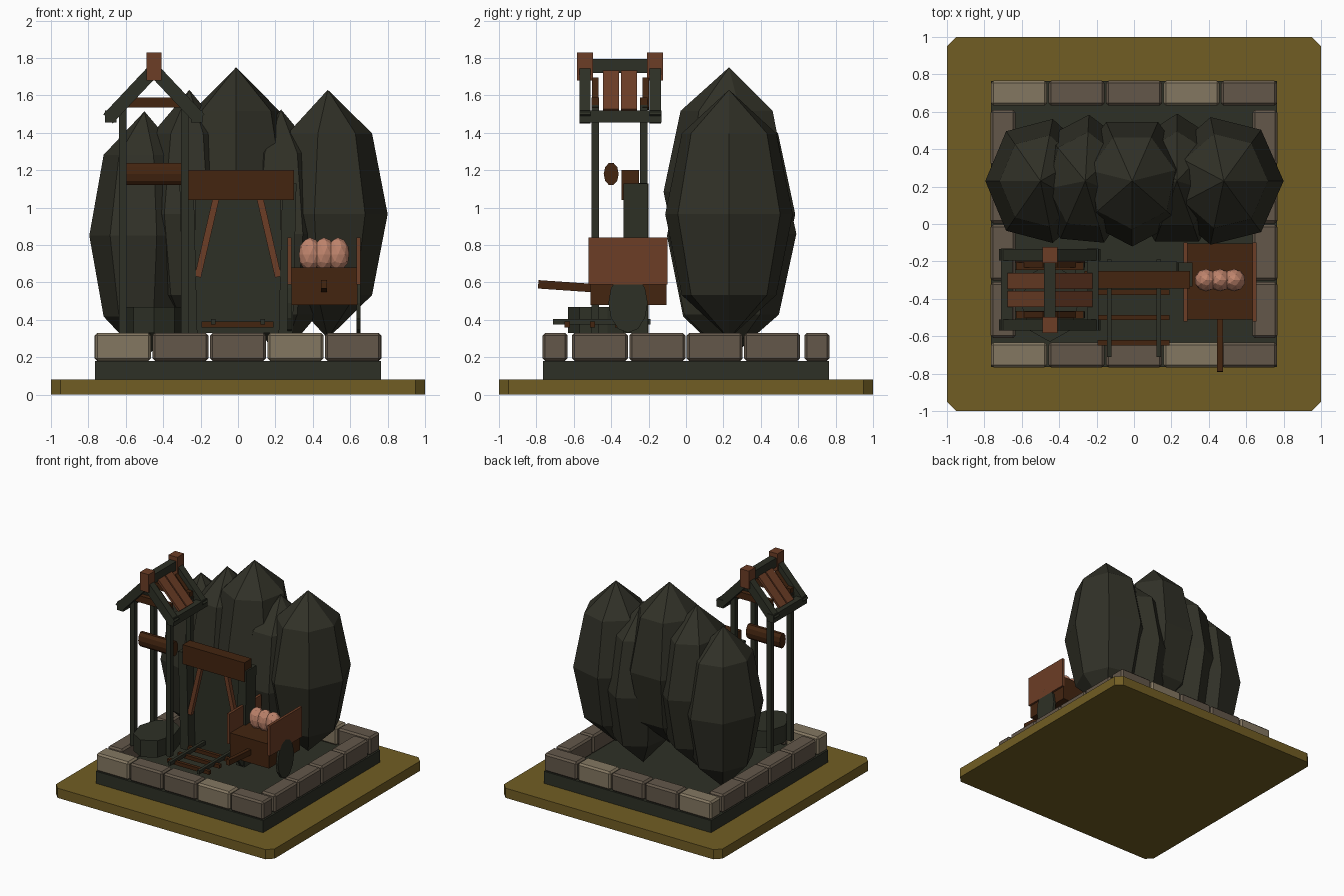
import bpy, bmesh, math
from mathutils import Vector, Matrix

if "Cube" in bpy.data.objects:
    bpy.data.objects.remove(bpy.data.objects["Cube"])


def mat(name, rgb):
    m = bpy.data.materials.new(name)
    m.diffuse_color = (*rgb, 1)
    m.use_nodes = True
    m.node_tree.nodes["Principled BSDF"].inputs["Base Color"].default_value = m.diffuse_color
    return m


OLIVE = mat("olive ground", (0.165, 0.11, 0.017))
DARK = mat("dark timber", (0.027, 0.030, 0.019))
ROCK = mat("dark rock", (0.030, 0.030, 0.020))
LIGHT = mat("light stone", (0.23, 0.185, 0.12))
MID = mat("grey brown stone", (0.125, 0.096, 0.068))
BROWN = mat("dark brown wood", (0.056, 0.018, 0.005))
RED = mat("red brown wood", (0.15, 0.047, 0.019))
ORE = mat("copper ore", (0.52, 0.23, 0.15))


def finish(name, bm, material):
    bmesh.ops.recalc_face_normals(bm, faces=bm.faces[:])
    me = bpy.data.meshes.new(name)
    bm.to_mesh(me)
    bm.free()
    me.materials.append(material)
    ob = bpy.data.objects.new(name, me)
    bpy.context.collection.objects.link(ob)
    return ob


def box(name, x, y, z, material, bevel=0.0):
    """Box from (min, max) pairs."""
    bm = bmesh.new()
    size = [b - a for a, b in (x, y, z)]
    mid = [(a + b) / 2 for a, b in (x, y, z)]
    bmesh.ops.create_cube(bm, size=1, matrix=Matrix.Translation(mid) @ Matrix.Diagonal((*size, 1)))
    if bevel:
        bmesh.ops.bevel(bm, geom=bm.edges[:], offset=bevel, segments=1, affect='EDGES')
    return finish(name, bm, material)


def beam(name, a, b, wide, deep, material):
    """Bar from a to b; wide is horizontal, deep is across."""
    a, b = Vector(a), Vector(b)
    d = (b - a).normalized()
    side = d.cross(Vector((0, 1, 0) if abs(d.y) < 0.7 else (1, 0, 0))).normalized()
    up = d.cross(side)
    bm = bmesh.new()
    rot = Matrix((side, up, d)).transposed().to_4x4()
    bmesh.ops.create_cube(bm, size=1, matrix=Matrix.Translation((a + b) / 2) @ rot
                          @ Matrix.Diagonal((wide, deep, (b - a).length, 1)))
    return finish(name, bm, material)


def cylinder(name, centre, axis, length, scale, sides, material):
    bm = bmesh.new()
    turn = Matrix.Rotation(math.pi / 2, 4, 'Y') if axis == 'X' else Matrix.Identity(4)
    bmesh.ops.create_cone(bm, cap_ends=True, segments=sides, radius1=1, radius2=1, depth=1,
                          matrix=Matrix.Translation(centre) @ Matrix.Diagonal((*scale, 1)) @ turn)
    return finish(name, bm, material)


def boulder(name, x, z, rx, ry, sides, phase):
    """Tall faceted rock: two poles and three rings."""
    bm = bmesh.new()
    h, y = 0.665, 0.23
    rings = []
    for zz, r in ((0.65, 0.74), (0, 1), (-0.65, 0.74)):
        rings.append([bm.verts.new((x + rx * r * math.cos(t), y + ry * r * math.sin(t), z + h * zz))
                      for t in (phase + 2 * math.pi * i / sides for i in range(sides))])
    top, low = bm.verts.new((x, y, z + h)), bm.verts.new((x, y, z - h))
    for i in range(sides):
        j = (i + 1) % sides
        bm.faces.new((rings[0][i], rings[0][j], top))
        bm.faces.new((rings[2][j], rings[2][i], low))
        for p, q in zip(rings, rings[1:]):
            bm.faces.new((p[i], q[i], q[j], p[j]))
    finish(name, bm, ROCK)


# ground slab with cut corners
bm = bmesh.new()
c = 0.95
pts = [(c, -1), (1, -c), (1, c), (c, 1), (-c, 1), (-1, c), (-1, -c), (-c, -1)]
face = bm.faces.new([bm.verts.new((x, y, 0)) for x, y in pts])
ext = bmesh.ops.extrude_face_region(bm, geom=[face])
bmesh.ops.translate(bm, vec=(0, 0, 0.08), verts=[v for v in ext["geom"] if isinstance(v, bmesh.types.BMVert)])
finish("ground_slab", bm, OLIVE)
box("plinth", (-0.765, 0.765), (-0.765, 0.765), (0.08, 0.18), DARK)

# ring of edging stones
for side, y in (("front", -0.7), ("back", 0.7)):
    for i in range(5):
        x = -0.615 + 0.3075 * i
        box(f"{side}_stone_{i}", (x - 0.15, x + 0.15), (y - 0.067, y + 0.067), (0.18, 0.33),
            LIGHT if i % 3 == 0 else MID, 0.014)
for side, x in (("left", -0.7), ("right", 0.7)):
    for i in range(4):
        y = -0.46 + 0.3067 * i
        box(f"{side}_stone_{i}", (x - 0.067, x + 0.067), (y - 0.15, y + 0.15), (0.18, 0.33), MID, 0.014)

# row of boulders
boulder("boulder_1", -0.50, 0.85, 0.295, 0.34, 7, math.pi)
boulder("boulder_2", -0.26, 0.965, 0.27, 0.355, 7, 1.5)
boulder("boulder_3", -0.01, 1.085, 0.32, 0.35, 7, -1.57)
boulder("boulder_4", 0.23, 0.86, 0.27, 0.36, 7, 1.57)
boulder("boulder_5", 0.48, 0.965, 0.32, 0.35, 7, 0.0)

# head frame: posts, ties, rafters, ridge blocks
cx = -0.45
for y, end in ((-0.485, "front"), (-0.225, "back")):
    for x in (-0.615, -0.285):
        box(f"{end}_frame_post", (x - 0.02, x + 0.02), (y - 0.02, y + 0.02), (0.33, 1.55), DARK)
    box(f"{end}_tie_beam", (-0.63, -0.27), (y - 0.02, y + 0.02), (1.535, 1.59), BROWN)
for y, end in ((-0.54, "front"), (-0.165, "back")):
    for s in (-1, 1):
        beam(f"{end}_rafter", (cx, y, 1.735), (cx + s * 0.245, y, 1.475), 0.07, 0.06, DARK)
    box(f"{end}_ridge_block", (cx - 0.04, cx + 0.04), (y - 0.043, y + 0.043), (1.68, 1.83), RED)
box("ridge_beam", (cx - 0.03, cx + 0.03), (-0.5, -0.2), (1.72, 1.795), DARK)
for s in (-1, 1):
    x = cx + s * 0.23
    box("eave_beam", (x - 0.03, x + 0.03), (-0.57, -0.13), (1.455, 1.52), DARK)
    for y in (-0.4, -0.305):  # roof planks
        beam("roof_plank", (cx + s * 0.02, y, 1.73), (cx + s * 0.22, y, 1.52), 0.02, 0.085, RED)
    for y in (-0.485, -0.215):
        beam("roof_batten", (cx + s * 0.03, y, 1.69), (cx + s * 0.18, y, 1.53), 0.02, 0.035, BROWN)

# winch drum and shaft cover
cylinder("winch_drum", (cx, -0.4, 1.18), 'X', 0.3, (0.31, 0.04, 0.062), 10, BROWN)
cylinder("shaft_cover", (cx, -0.42, 0.4), 'Z', 0.14, (0.155, 0.21, 0.14), 8, DARK)

# mine entrance
box("entrance_panel", (-0.23, 0.23), (-0.25, -0.2), (0.33, 1.13), DARK)
box("lintel", (-0.265, 0.3), (-0.345, -0.25), (1.04, 1.2), BROWN)
for s in (-1, 1):
    beam("entrance_post", (s * 0.255, -0.27, 0.33), (s * 0.275, -0.27, 1.13), 0.075, 0.13, DARK)
    beam("entrance_brace", (s * 0.215, -0.315, 0.63), (s * 0.115, -0.315, 1.06), 0.035, 0.035, RED)

# track
for x in (-0.133, 0.133):
    box("rail", (x - 0.012, x + 0.012), (-0.71, -0.19), (0.375, 0.405), DARK)
for y in (-0.635, -0.5, -0.365):
    box("sleeper", (-0.195, 0.19), (y - 0.014, y + 0.014), (0.36, 0.39), BROWN)

# ore cart
box("cart_body", (0.285, 0.64), (-0.51, -0.105), (0.48, 0.68), BROWN)
for x in (0.275, 0.645):
    box("cart_end_board", (x - 0.011, x + 0.011), (-0.52, -0.1), (0.59, 0.84), RED)
    cylinder("cart_wheel", (x, -0.31, 0.49), 'X', 0.02, (0.022, 0.105, 0.16), 12, DARK)
beam("cart_handle", (0.46, -0.5, 0.57), (0.46, -0.79, 0.59), 0.045, 0.03, BROWN)
for i, x in enumerate((0.385, 0.46, 0.535)):
    bm = bmesh.new()
    bmesh.ops.create_icosphere(bm, subdivisions=2, radius=1, matrix=Matrix.Translation((x, -0.3, 0.75))
                               @ Matrix.Diagonal((0.062, 0.06, 0.09, 1)))
    finish(f"ore_lump_{i}", bm, ORE)
